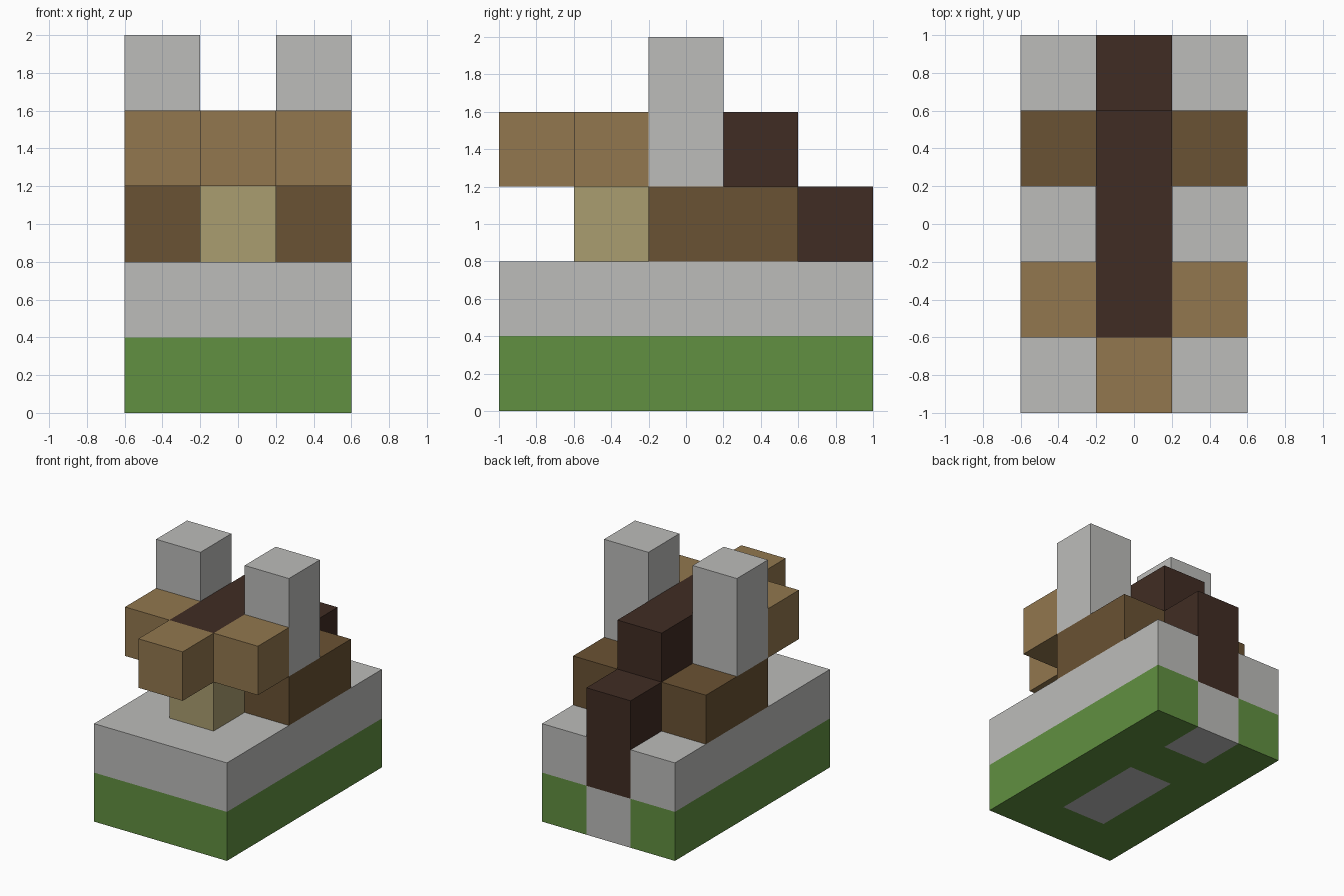
import bpy
import bmesh
from mathutils import Vector

cube = bpy.data.objects.get("Cube")
if cube:
    bpy.data.objects.remove(cube, do_unlink=True)

UNIT = 0.4  # edge of one block


def linear(channel):
    c = channel / 255
    return c / 12.92 if c <= 0.04045 else ((c + 0.055) / 1.055) ** 2.4


def make_material(name, rgb):
    mat = bpy.data.materials.new(name)
    mat.use_nodes = True
    color = (*[linear(c) for c in rgb], 1)
    mat.diffuse_color = color
    bsdf = mat.node_tree.nodes["Principled BSDF"]
    bsdf.inputs["Base Color"].default_value = color
    bsdf.inputs["Roughness"].default_value = 0.9
    return mat


GRASS = make_material("grass green", (97, 144, 65))
STONE = make_material("stone grey", (188, 188, 186))
TAN = make_material("tan", (146, 119, 78))
BROWN = make_material("brown", (106, 82, 51))
DARK = make_material("dark brown", (64, 44, 35))
CREAM = make_material("pale tan", (170, 157, 112))


def block(name, mat, x, y, z):
    """Box spanning the given (start, end) ranges, counted in blocks."""
    low = Vector((x[0] - 1.5, y[0] - 2.5, z[0])) * UNIT
    high = Vector((x[1] - 1.5, y[1] - 2.5, z[1])) * UNIT
    mesh = bpy.data.meshes.new(name)
    bm = bmesh.new()
    bmesh.ops.create_cube(bm, size=1)
    size = high - low
    for v in bm.verts:
        v.co = Vector(a * b for a, b in zip(v.co, size))
    bm.to_mesh(mesh)
    bm.free()
    mesh.materials.append(mat)
    obj = bpy.data.objects.new(name, mesh)
    obj.location = (low + high) / 2
    bpy.context.collection.objects.link(obj)


def pair(name, mat, y, z):
    """Matching boxes in the right and left columns."""
    block("right_" + name, mat, (0, 1), y, z)
    block("left_" + name, mat, (2, 3), y, z)


MID = (1, 2)
ALL = (0, 3)

# Ground layer: grass with stone set in the middle column
pair("grass", GRASS, (0, 5), (0, 1))
block("front_grass", GRASS, MID, (0, 1), (0, 1))
block("middle_stone", STONE, MID, (1, 3), (0, 1))
block("middle_grass", GRASS, MID, (3, 4), (0, 1))
block("back_stone", STONE, MID, (4, 5), (0, 1))

# Stone slab, notched at the back for the tail
block("slab", STONE, ALL, (0, 4), (1, 2))
pair("slab_end", STONE, (4, 5), (1, 2))

# Body, chest and tail
block("body", BROWN, ALL, (2, 4), (2, 3))
block("chest", CREAM, MID, (1, 2), (2, 3))
block("tail", DARK, MID, (4, 5), (1, 3))

# Head, muzzle and the dark stripe along the back
pair("cheek", TAN, (1, 2), (3, 4))
block("muzzle", TAN, MID, (0, 1), (3, 4))
block("back_stripe", DARK, MID, (1, 4), (3, 4))

# Upright grey towers
pair("tower", STONE, (2, 3), (3, 5))
